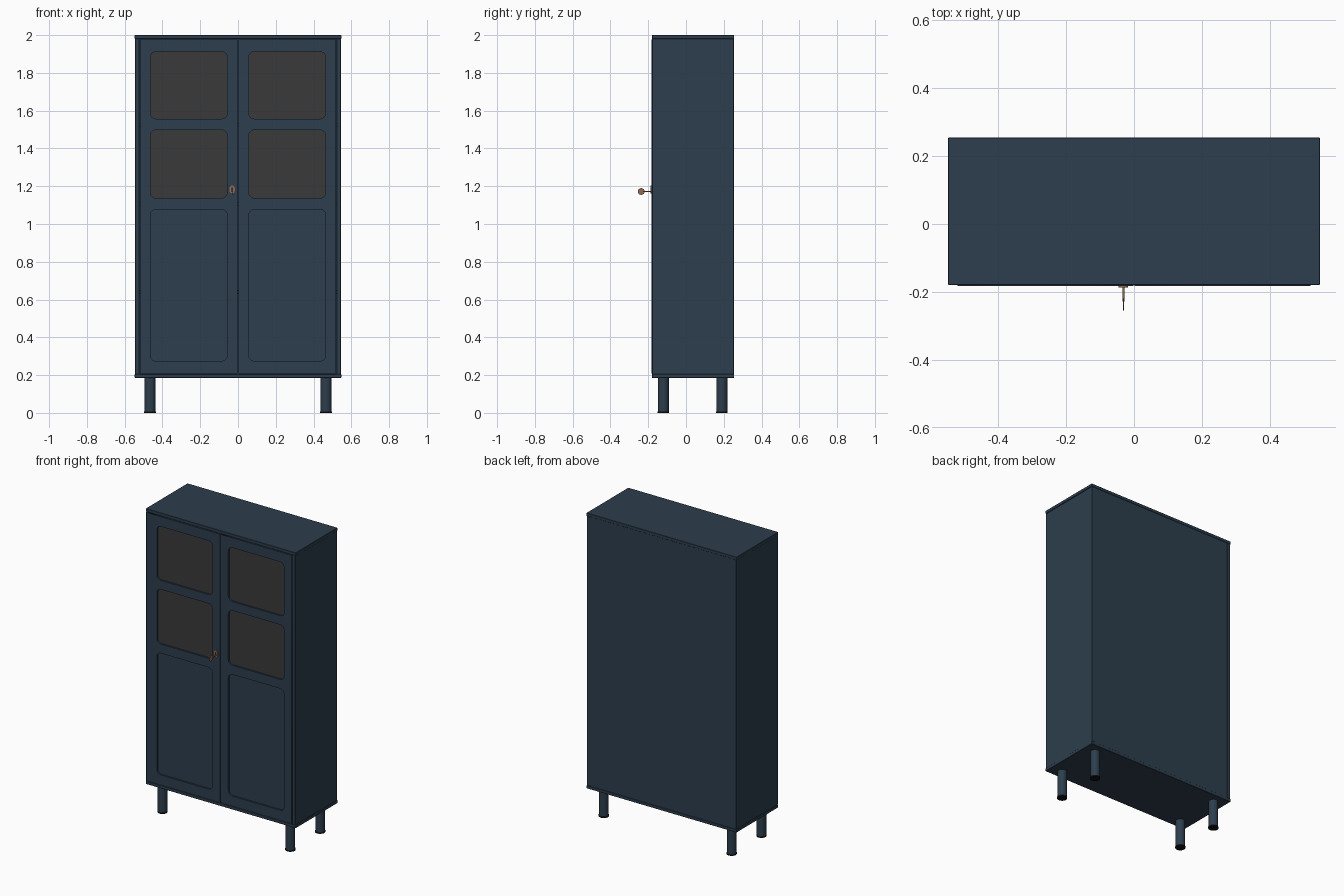
import bpy
from math import pi, cos, sin

if "Cube" in bpy.data.objects:
    bpy.data.objects.remove(bpy.data.objects["Cube"])


def material(name, rgb):
    m = bpy.data.materials.new(name)
    m.diffuse_color = (*rgb, 1)
    m.use_nodes = True
    m.node_tree.nodes["Principled BSDF"].inputs["Base Color"].default_value = m.diffuse_color
    return m


BLUE = material("blue_paint", (0.026, 0.048, 0.074))
GLASS = material("dark_glass", (0.042, 0.042, 0.042))
COPPER = material("copper", (0.30, 0.14, 0.08))
BLACK = material("black_rubber", (0.005, 0.005, 0.005))


def box(name, x, y, z, mat=BLUE, bevel=0.0015):
    """Box from (min, max) ranges on each axis."""
    bpy.ops.mesh.primitive_cube_add(size=1, location=[sum(r) / 2 for r in (x, y, z)])
    o = bpy.context.object
    o.name = name
    o.scale = [r[1] - r[0] for r in (x, y, z)]
    bpy.ops.object.transform_apply(location=False, rotation=False, scale=True)
    if bevel:
        b = o.modifiers.new("bevel", 'BEVEL')
        b.width, b.segments = bevel, 1
    o.data.materials.append(mat)
    return o


def cylinder(name, loc, r, h, mat, rot=(0, 0, 0), sides=32):
    bpy.ops.mesh.primitive_cylinder_add(vertices=sides, radius=r, depth=h,
                                        location=loc, rotation=rot)
    o = bpy.context.object
    o.name = name
    o.data.materials.append(mat)
    bpy.ops.object.shade_smooth_by_angle()
    return o


def rounded(x, z, r, n=6):
    """Rounded rectangle outline in the x-z plane."""
    if r == 0:
        return [(x[0], z[0]), (x[1], z[0]), (x[1], z[1]), (x[0], z[1])]
    corners = ((x[1] - r, z[1] - r), (x[0] + r, z[1] - r),
               (x[0] + r, z[0] + r), (x[1] - r, z[0] + r))
    return [(cx + r * cos((k + i / n) * pi / 2), cz + r * sin((k + i / n) * pi / 2))
            for k, (cx, cz) in enumerate(corners) for i in range(n + 1)]


def plate(name, outlines, y, mat):
    """Flat plate facing the front; outlines after the first are holes."""
    c = bpy.data.curves.new(name, 'CURVE')
    c.dimensions, c.fill_mode = '2D', 'BOTH'
    c.extrude = (y[1] - y[0]) / 2
    for pts in outlines:
        s = c.splines.new('POLY')
        s.points.add(len(pts) - 1)
        for p, (px, pz) in zip(s.points, pts):
            p.co = (px, pz, 0, 1)
        s.use_cyclic_u = True
    o = bpy.data.objects.new(name, c)
    bpy.context.collection.objects.link(o)
    o.location.y = sum(y) / 2
    o.rotation_euler.x = pi / 2
    bpy.ops.object.select_all(action='DESELECT')
    o.select_set(True)
    bpy.context.view_layer.objects.active = o
    bpy.ops.object.convert(target='MESH')
    o = bpy.context.object
    o.name = name
    o.data.materials.append(mat)
    return o


# Carcass
W, FRONT, BACK = 0.547, -0.18, 0.255
box("top_panel", (-W, W), (FRONT, BACK), (1.98, 2.0))
box("bottom_panel", (-W, W), (FRONT, BACK), (0.185, 0.205))
box("back_panel", (-0.525, 0.525), (0.243, 0.253), (0.205, 1.98), bevel=0)
for z in (0.64, 1.105, 1.525):
    box("shelf", (-0.522, 0.522), (-0.14, 0.243), (z - 0.01, z + 0.01))

openings = [(0.275, 1.077), (1.137, 1.498), (1.557, 1.912)]
for side, s in (("left", -1), ("right", 1)):
    def span(a, b):
        return tuple(sorted((s * a, s * b)))

    box(side + "_side_panel", span(0.522, 0.544), (FRONT, BACK - 0.001), (0.205, 1.98))

    # Door frame with three rounded openings
    px = span(0.057, 0.464)
    holes = [rounded(px, z, 0.03) for z in openings]
    plate(side + "_door_frame",
          [rounded(span(0.002, 0.519), (0.209, 1.977), 0)] + holes,
          (-0.183, -0.161), BLUE)

    # Infill: wooden lower panel and two panes
    inner = span(0.045, 0.476)
    box(side + "_lower_door_panel", inner, (-0.172, -0.164), (0.263, 1.089), bevel=0)
    for label, (z0, z1) in zip(("middle", "upper"), openings[1:]):
        box(f"{side}_{label}_pane", inner, (-0.172, -0.167),
            (z0 - 0.012, z1 + 0.012), GLASS, 0)

    # Legs with rubber feet
    for end, y in (("front", -0.12), ("back", 0.19)):
        cylinder(f"{side}_{end}_leg", (s * 0.466, y, 0.0965), 0.029, 0.177, BLUE)
        cylinder(f"{side}_{end}_foot", (s * 0.466, y, 0.004), 0.031, 0.008, BLACK)

# Key plate and key
KX, KZ = -0.031, 1.172
plate("key_plate", [rounded((KX - 0.014, KX + 0.014), (1.162, 1.204), 0.0139),
                    rounded((KX - 0.005, KX + 0.005), (1.168, 1.194), 0.0049)],
      (-0.187, -0.182), COPPER)
cylinder("key_shaft", (KX, -0.20, KZ), 0.003, 0.055, COPPER, (pi / 2, 0, 0), 16)
cylinder("key_bow", (KX, -0.237, KZ), 0.018, 0.004, COPPER, (0, pi / 2, 0))
